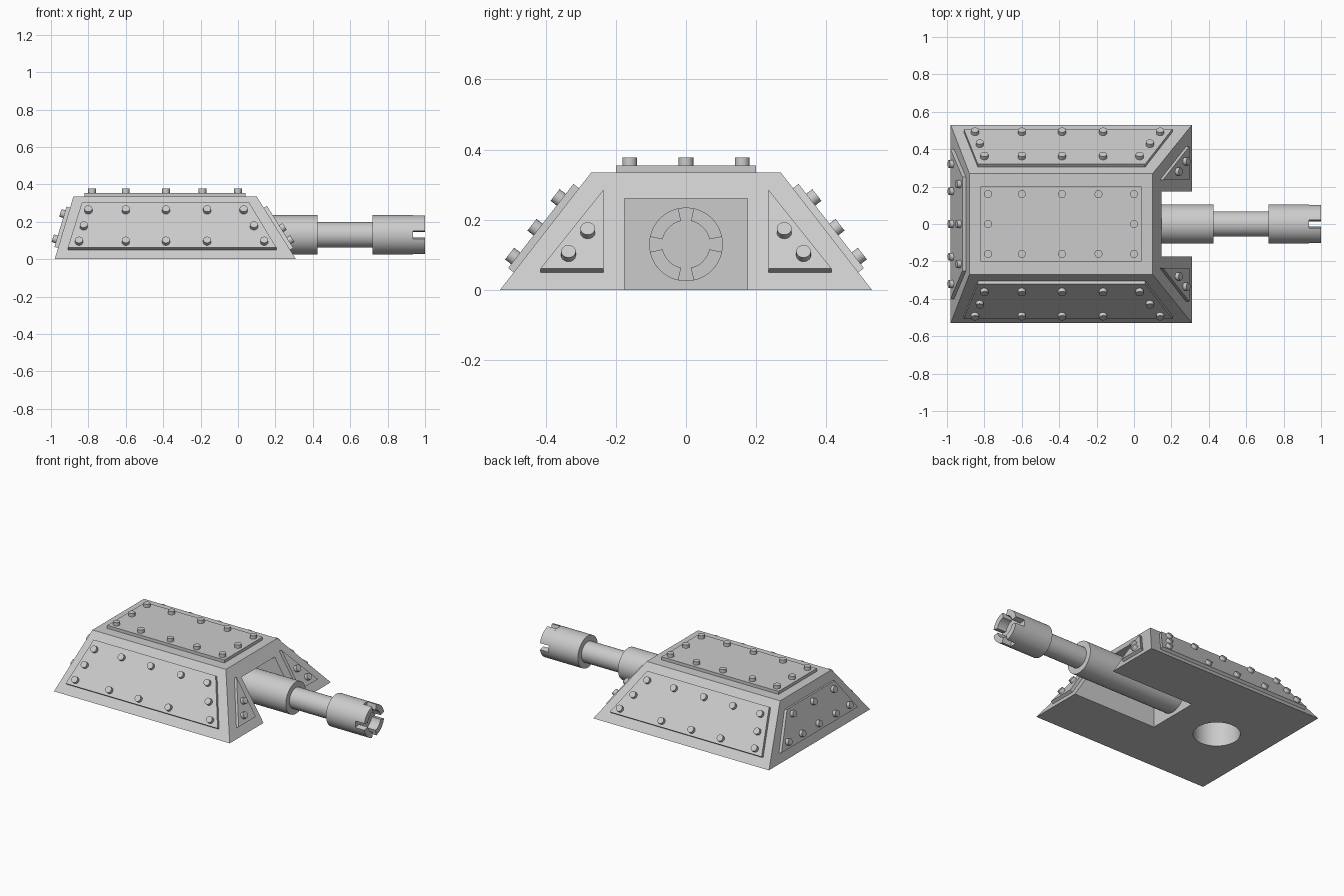
import bpy, bmesh
from math import radians, sin, cos, pi
from mathutils import Vector, Matrix

cube = bpy.data.objects.get("Cube")
if cube:
    bpy.data.objects.remove(cube)

steel = bpy.data.materials.new("grey_steel")
steel.use_nodes = True
GREY = (0.6, 0.6, 0.6, 1)
steel.diffuse_color = GREY
steel.node_tree.nodes["Principled BSDF"].inputs["Base Color"].default_value = GREY

# Hull dimensions
H = 0.335
BACK, FRONT, SIDE = (-0.98, -0.88), (0.31, 0.10), (0.53, 0.27)
NOTCH_BACK, NOTCH_HALF, NOTCH_TOP = -0.3, 0.175, 0.26
AXIS_Z = 0.13
PLATE, HEAD, BOLT_R = 0.02, 0.022, 0.021


def finish(name, bm, smooth=False):
    bmesh.ops.recalc_face_normals(bm, faces=bm.faces)
    mesh = bpy.data.meshes.new(name)
    bm.to_mesh(mesh)
    bm.free()
    mesh.materials.append(steel)
    obj = bpy.data.objects.new(name, mesh)
    bpy.context.collection.objects.link(obj)
    bpy.ops.object.select_all(action='DESELECT')
    obj.select_set(True)
    bpy.context.view_layer.objects.active = obj
    if smooth:
        bpy.ops.object.shade_smooth_by_angle(angle=radians(35))
    return obj


def extrude(bm, points, offset):
    """Closed prism from an outline and an offset vector."""
    face = bm.faces.new([bm.verts.new(p) for p in points])
    ext = bmesh.ops.extrude_face_region(bm, geom=[face], use_keep_orig=True)["geom"]
    bmesh.ops.translate(bm, vec=offset, verts=[g for g in ext if isinstance(g, bmesh.types.BMVert)])


def cut(target, cutter):
    mod = target.modifiers.new("cut", 'BOOLEAN')
    mod.operation, mod.solver, mod.object = 'DIFFERENCE', 'EXACT', cutter
    bpy.context.view_layer.objects.active = target
    bpy.ops.object.modifier_apply(modifier=mod.name)
    bpy.data.objects.remove(cutter)


# Sloped hull
bm = bmesh.new()
rings = []
for i in (0, 1):
    b, f, s = BACK[i], FRONT[i], SIDE[i]
    rings.append([bm.verts.new((x, y, i * H)) for x, y in ((b, -s), (f, -s), (f, s), (b, s))])
bm.faces.new(rings[0])
bm.faces.new(rings[1])
for i in range(4):
    j = (i + 1) % 4
    bm.faces.new((rings[0][i], rings[0][j], rings[1][j], rings[1][i]))
hull = finish("hull", bm)

# Gun recess in the nose, open below
bm = bmesh.new()
n = NOTCH_HALF
extrude(bm, [(NOTCH_BACK, -n, -0.1), (1, -n, -0.1), (1, n, -0.1), (NOTCH_BACK, n, -0.1)],
        Vector((0, 0, NOTCH_TOP + 0.1)))
cut(hull, finish("recess_cutter", bm))

# Round mounting socket underneath
bm = bmesh.new()
bmesh.ops.create_cone(bm, cap_ends=True, segments=48, radius1=0.14, radius2=0.14, depth=0.52,
                      matrix=Matrix.Translation((-0.64, 0, 0)))
cut(hull, finish("socket_cutter", bm))
hull.select_set(True)
bpy.ops.object.shade_smooth_by_angle(angle=radians(35))


# Points on the hull faces
def lerp(pair, z):
    return pair[0] + (pair[1] - pair[0]) * z / H


def on_top(x, y):
    return Vector((x, y, H))


def on_side(sign):
    return lambda x, z: Vector((x, sign * lerp(SIDE, z), z))


def on_back(y, z):
    return Vector((lerp(BACK, z), y, z))


def on_front(sign):
    return lambda y, z: Vector((lerp(FRONT, z), sign * y, z))


def armour(name, place, normal, outline, bolts):
    """Raised plate and its round bolts on one hull face."""
    normal = Vector(normal).normalized()
    bm = bmesh.new()
    extrude(bm, [place(*p) for p in outline], normal * PLATE)
    finish(name + "_plate", bm)
    bm = bmesh.new()
    turn = normal.to_track_quat('Z', 'Y').to_matrix().to_4x4()
    for p in bolts:
        centre = place(*p) + normal * (PLATE + HEAD / 2)
        bmesh.ops.create_cone(bm, cap_ends=True, segments=20, radius1=BOLT_R, radius2=BOLT_R,
                              depth=HEAD, matrix=Matrix.Translation(centre) @ turn)
    finish(name + "_bolts", bm, True)


# Roof armour
columns = (-0.6, -0.385, -0.19)
armour("roof", on_top, (0, 0, 1),
       [(-0.82, -0.2), (0.04, -0.2), (0.04, 0.2), (-0.82, 0.2)],
       [(x, y) for x in (-0.78, *columns, 0) for y in (-0.16, 0.16)] + [(-0.78, 0), (0, 0)])

# Side and nose armour, mirrored
for sign, tag in ((-1, "right"), (1, "left")):
    columns = (-0.6, -0.385, -0.165)
    armour(tag + "_side", on_side(sign), (0, sign * H, SIDE[0] - SIDE[1]),
           [(-0.91, 0.05), (0.205, 0.05), (0.06, 0.29), (-0.835, 0.29)],
           [(x, 0.245) for x in (-0.8, *columns, 0.03)] + [(-0.825, 0.16), (0.085, 0.16)]
           + [(x, 0.078) for x in (-0.85, *columns, 0.14)])
    armour(tag + "_nose", on_front(sign), (H, 0, FRONT[0] - FRONT[1]),
           [(0.235, 0.05), (0.415, 0.05), (0.235, 0.275)],
           [(0.28, 0.153), (0.335, 0.088)])

# Rear armour
armour("rear", on_back, (-H, 0, BACK[1] - BACK[0]),
       [(-0.4, 0.06), (0.4, 0.06), (0.25, 0.275), (-0.25, 0.275)],
       [(y, 0.1) for y in (-0.32, -0.175, 0, 0.175, 0.32)] + [(y, 0.235) for y in (-0.213, 0, 0.213)])

# Gun barrel, turned around the x axis
SLEEVE, BORE, SLOT = 0.105, 0.068, 0.935
profile = [(NOTCH_BACK - 0.02, 0), (NOTCH_BACK - 0.02, SLEEVE), (0.425, SLEEVE), (0.425, BORE),
           (0.72, BORE), (0.72, SLEEVE), (SLOT, SLEEVE), (SLOT, 0)]
bm = bmesh.new()
verts = [bm.verts.new((x, 0, AXIS_Z + r)) for x, r in profile]
edges = [bm.edges.new(pair) for pair in zip(verts, verts[1:])]
bmesh.ops.spin(bm, geom=verts + edges, cent=(0, 0, AXIS_Z), axis=(1, 0, 0), angle=2 * pi, steps=48)
bmesh.ops.remove_doubles(bm, verts=bm.verts, dist=0.0001)
finish("gun_barrel", bm, True)

# Four muzzle prongs with slots between
bm = bmesh.new()
for quarter in range(4):
    arc = [radians(90 * quarter + 12 + 66 * i / 10) for i in range(11)]
    ring = [(SLEEVE, a) for a in arc] + [(BORE, a) for a in reversed(arc)]
    extrude(bm, [(SLOT, r * cos(a), AXIS_Z + r * sin(a)) for r, a in ring], Vector((1 - SLOT, 0, 0)))
finish("muzzle_prongs", bm, True)
